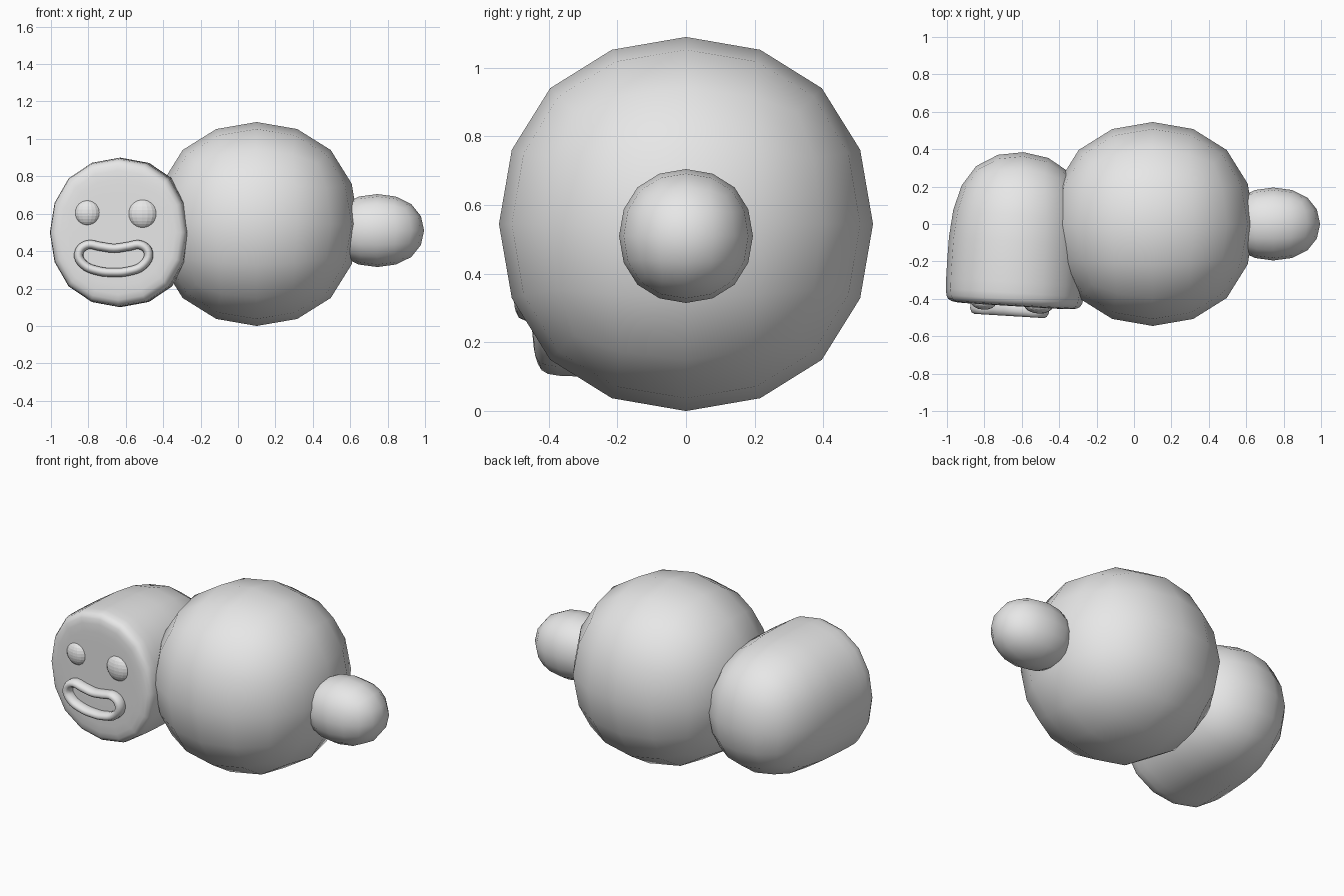
import bpy, bmesh
from math import radians
from mathutils import Matrix

cube = bpy.data.objects.get("Cube")
if cube:
    bpy.data.objects.remove(cube, do_unlink=True)

grey = bpy.data.materials.new("light grey")
grey.use_nodes = True
colour = (0.8, 0.8, 0.8, 1)
grey.diffuse_color = colour
grey.node_tree.nodes["Principled BSDF"].inputs["Base Color"].default_value = colour

TILT = radians(-3.5)      # the head turns slightly
POLE = 0.8395             # face centre of a fully smoothed unit cube


def add_object(name, bm, smooth=True):
    bmesh.ops.recalc_face_normals(bm, faces=bm.faces)
    mesh = bpy.data.meshes.new(name)
    bm.to_mesh(mesh)
    bm.free()
    mesh.materials.append(grey)
    for p in mesh.polygons:
        p.use_smooth = smooth
    ob = bpy.data.objects.new(name, mesh)
    bpy.context.collection.objects.link(ob)
    return ob


def round_off(ob):
    mod = ob.modifiers.new("Rounding", 'SUBSURF')
    mod.levels = mod.render_levels = 2


def ball(name, centre, radii):
    """Smoothed cube whose axis radii match the given ones."""
    bm = bmesh.new()
    bmesh.ops.create_cube(bm, size=2)
    bmesh.ops.scale(bm, vec=[r / POLE for r in radii], verts=bm.verts)
    ob = add_object(name, bm)
    ob.location = centre
    round_off(ob)


# Body and tail
ball("body", (0.1, 0, 0.545), (0.545, 0.545, 0.545))
ball("tail", (0.745, 0, 0.51), (0.25, 0.195, 0.195))

# Head: square loops from back to front, ending in a flat inset face
bm = bmesh.new()
loops = []
for y, size in ((0.447, 1), (-0.33, 1), (-0.44, 1), (-0.44, 0.72)):
    loops.append([bm.verts.new((sx * size * 0.405, y, sz * size * 0.436))
                  for sx, sz in ((-1, -1), (1, -1), (1, 1), (-1, 1))])
for a, b in zip(loops, loops[1:]):
    for i in range(4):
        j = (i + 1) % 4
        bm.faces.new((a[i], a[j], b[j], b[i]))
bm.faces.new(loops[0])
bm.faces.new(loops[-1])
head = add_object("head", bm)
head.location = (-0.615, 0, 0.5)
head.rotation_euler.z = TILT
round_off(head)

# Eyes: flattened faceted spheres
for name, centre, r, depth in (("right_eye", (-0.805, -0.418, 0.605), 0.068, 0.04),
                               ("left_eye", (-0.51, -0.434, 0.6), 0.078, 0.045)):
    bm = bmesh.new()
    bmesh.ops.create_uvsphere(bm, u_segments=16, v_segments=12, radius=1)
    bmesh.ops.scale(bm, vec=(r, depth, r), verts=bm.verts)
    eye = add_object(name, bm, smooth=False)
    eye.location = centre
    eye.rotation_euler.z = TILT

# Lips: closed tube, deeper than it is thick
path = [(-.19, .385), (-.15, .432), (-.075, .425), (0, .415), (.075, .425), (.145, .432),
        (.184, .39), (.155, .325), (.075, .292), (0, .286), (-.085, .294), (-.165, .33)]
curve = bpy.data.curves.new("lips", 'CURVE')
curve.dimensions = '3D'
curve.bevel_depth = 0.025
curve.bevel_resolution = 3
curve.resolution_u = 4
spline = curve.splines.new('BEZIER')
spline.bezier_points.add(len(path) - 1)
for point, (x, z) in zip(spline.bezier_points, path):
    point.co = (x, 0, z)
    point.handle_left_type = point.handle_right_type = 'AUTO'
spline.use_cyclic_u = True
tube = bpy.data.objects.new("lips_path", curve)
bpy.context.collection.objects.link(tube)
bpy.context.view_layer.update()
bm = bmesh.new()
bm.from_mesh(tube.evaluated_get(bpy.context.evaluated_depsgraph_get()).to_mesh())
bpy.data.objects.remove(tube, do_unlink=True)
bmesh.ops.transform(bm, matrix=Matrix.Diagonal((1, 1.6, 1, 1)), verts=bm.verts)
lips = add_object("lips", bm)
lips.location = (-0.662, -0.452, 0)
lips.rotation_euler.z = TILT
